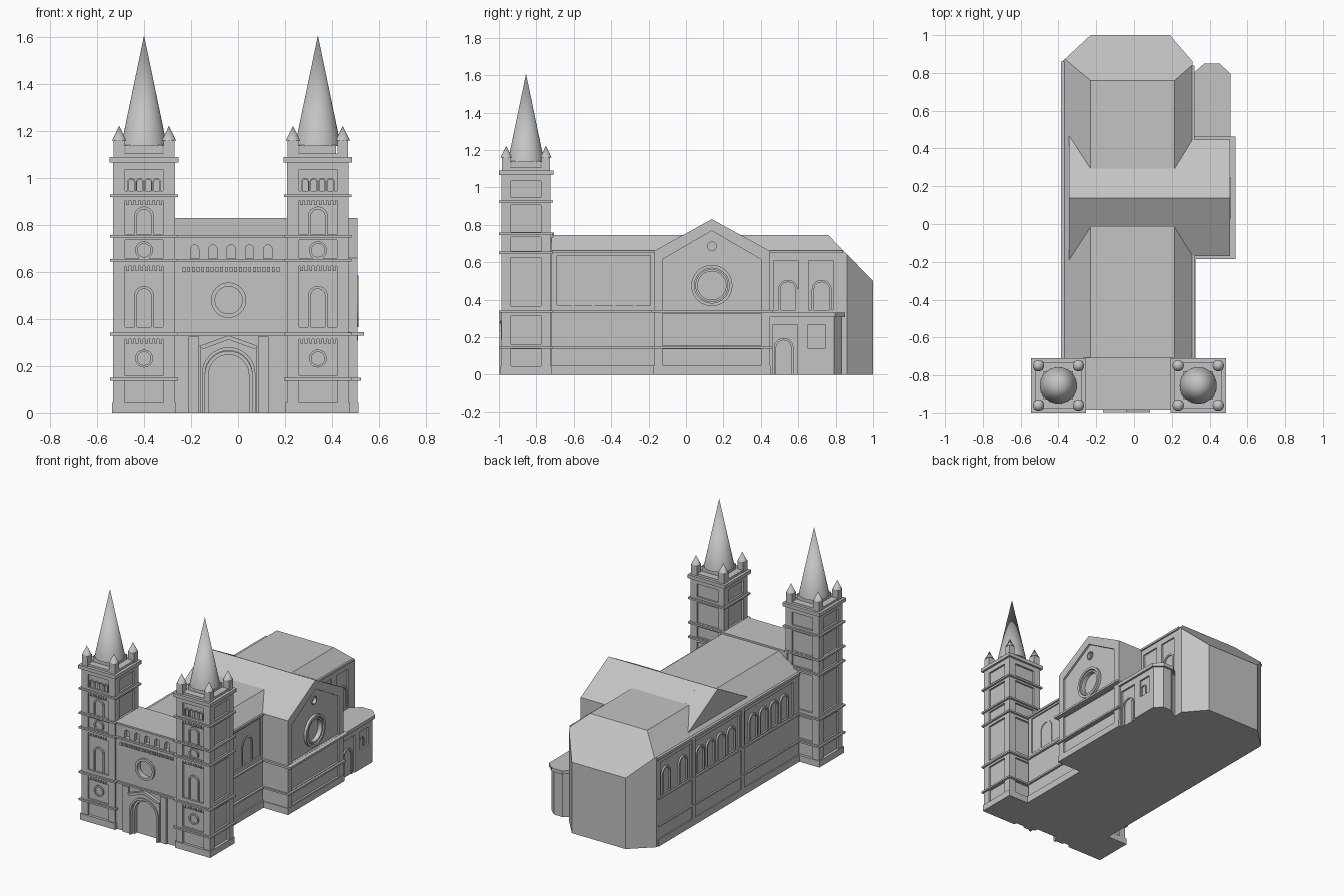
import bpy, bmesh
from math import sin, cos, pi
from mathutils import Vector

if "Cube" in bpy.data.objects:
    bpy.data.objects.remove(bpy.data.objects["Cube"])

stone = bpy.data.materials.new("grey_stone")
stone.use_nodes = True
stone.diffuse_color = (0.55, 0.55, 0.55, 1)
stone.node_tree.nodes["Principled BSDF"].inputs["Base Color"].default_value = (0.55, 0.55, 0.55, 1)


def finish(name, bm):
    bmesh.ops.recalc_face_normals(bm, faces=bm.faces)
    mesh = bpy.data.meshes.new(name)
    bm.to_mesh(mesh)
    bm.free()
    mesh.materials.append(stone)
    ob = bpy.data.objects.new(name, mesh)
    bpy.context.scene.collection.objects.link(ob)
    return ob


def place(axis, u, v, d):
    return {"x": (d, u, v), "y": (u, d, v), "z": (u, v, d)}[axis]


def extrude(bm, pts, axis, a, b):
    """Solid from a flat outline, running from a to b along the axis."""
    lo, hi = ([bm.verts.new(place(axis, u, v, d)) for u, v in pts] for d in (a, b))
    bm.faces.new(lo)
    bm.faces.new(hi)
    for i in range(len(pts)):
        j = (i + 1) % len(pts)
        bm.faces.new((lo[i], lo[j], hi[j], hi[i]))


def prism(name, pts, axis, a, b):
    bm = bmesh.new()
    extrude(bm, pts, axis, a, b)
    return finish(name, bm)


def rect(u0, u1, v0, v1):
    return [(u0, v0), (u1, v0), (u1, v1), (u0, v1)]


def box(name, x0, x1, y0, y1, z0, z1):
    return prism(name, rect(x0, x1, y0, y1), "z", z0, z1)


def arch(c, r, z0, top):
    spring = top - r
    return [(c + r, z0)] + [(c + r * cos(pi * i / 16), spring + r * sin(pi * i / 16))
                            for i in range(17)] + [(c - r, z0)]


def circle(c, z, r):
    return [(c + r * cos(pi * i / 20), z + r * sin(pi * i / 20)) for i in range(40)]


def trim(name, outer, inner, axis, a, b, closed=False):
    """Moulding between two matching outlines."""
    bm = bmesh.new()
    loops = [[bm.verts.new(place(axis, u, v, d)) for u, v in pts]
             for pts, d in ((outer, a), (outer, b), (inner, b), (inner, a))]
    n = len(outer)
    for i in range(n if closed else n - 1):
        j = (i + 1) % n
        for k in range(4):
            p, q = loops[k], loops[(k + 1) % 4]
            bm.faces.new((p[i], p[j], q[j], q[i]))
    if not closed:
        for i in (0, n - 1):
            bm.faces.new([l[i] for l in loops])
    return finish(name, bm)


def arch_trim(name, axis, c, r, z0, top, a, b, t=0.012):
    return trim(name, arch(c, r, z0, top), arch(c, r - t, z0, top - t), axis, a, b)


def ring(name, axis, c, z, r, t, a, b):
    return trim(name, circle(c, z, r), circle(c, z, r - t), axis, a, b, True)


def carve(ob, shapes, axis, a, b):
    """Sink non-overlapping outlines into a solid."""
    bm = bmesh.new()
    for pts in shapes:
        extrude(bm, pts, axis, a, b)
    cutter = finish("cutter", bm)
    cutter.hide_render = True
    mod = ob.modifiers.new("carve", "BOOLEAN")
    mod.operation, mod.solver, mod.object = "DIFFERENCE", "EXACT", cutter
    dg = bpy.context.evaluated_depsgraph_get()
    ob.data = bpy.data.meshes.new_from_object(ob.evaluated_get(dg))
    ob.modifiers.clear()
    bpy.data.objects.remove(cutter)


def cone(name, x, y, z0, z1, r, n=40):
    bm = bmesh.new()
    bmesh.ops.create_cone(bm, cap_ends=True, segments=n, radius1=r, radius2=0, depth=z1 - z0)
    bmesh.ops.translate(bm, verts=bm.verts, vec=(x, y, (z0 + z1) / 2))
    ob = finish(name, bm)
    for p in ob.data.polygons:
        p.use_smooth = len(p.vertices) < 5
    return ob


def teeth(name, x0, x1, n, z0, z1, y0, y1):
    step = (x1 - x0) / n
    bm = bmesh.new()
    for i in range(n):
        u = x0 + (i + 0.5) * step
        extrude(bm, arch(u, step * 0.32, z1, z0)[::-1] if z0 > z1
                else rect(u - step * 0.3, u + step * 0.3, z0, z1), "y", y0, y1)
    return finish(name, bm)


# Bell towers: core, corner piers and bands leave sunken panels on each side
TY = -0.855
PANELS = [(0.05, 0.137), (0.16, 0.315), (0.365, 0.625), (0.66, 0.735), (0.76, 0.905), (0.945, 1.035)]
for side, tx in (("right", -0.40), ("left", 0.34)):
    def slab(part, h, z0, z1):
        return box(f"{side}_tower_{part}", tx - h, tx + h, TY - h, TY + h, z0, z1)
    slab("core", 0.118, 0, 1.08)
    slab("plinth", 0.137, 0, 0.045)
    for sx in (-1, 1):
        for sy in (-1, 1):
            x, y = tx + sx * 0.106, TY + sy * 0.106
            box(f"{side}_tower_pier", x - 0.025, x + 0.025, y - 0.025, y + 0.025, 0, 1.08)
            box(f"{side}_pinnacle_post", x - 0.023, x + 0.023, y - 0.023, y + 0.023, 1.085, 1.16)
            cone(f"{side}_pinnacle_cap", x, y, 1.16, 1.222, 0.03, 20)
    for (_, low), (high, _) in zip(PANELS, PANELS[1:] + [(1.08, 0)]):
        slab("band", 0.131, low, high)
    for z in (0.144, 0.336, 0.65, 0.752, 0.924):
        slab("string_course", 0.144, z - 0.006, z + 0.006)
    slab("cornice", 0.146, 1.066, 1.09)
    slab("parapet", 0.125, 1.09, 1.105)
    slab("spire_base", 0.078, 1.09, 1.14)
    cone(f"{side}_spire", tx, TY, 1.135, 1.607, 0.098, 48)
    # Tower front ornaments
    f = TY - 0.118
    for z in (0.232, 0.692):
        ring(f"{side}_tower_roundel", "y", tx, z, 0.038, 0.01, f - 0.01, f + 0.01)
    for z0, top in ((0.365, 0.54), (0.76, 0.878)):
        arch_trim(f"{side}_tower_window", "y", tx, 0.042, z0, top, f - 0.01, f + 0.01)
    for i in range(4):
        arch_trim(f"{side}_belfry_arch", "y", tx + (i - 1.5) * 0.036, 0.017, 0.945, 1.0, f - 0.009, f + 0.01, 0.006)
    for z in (0.295, 0.605, 0.885):
        teeth(f"{side}_tower_corbels", tx - 0.08, tx + 0.08, 8, z, z + 0.025, f - 0.009, f + 0.01)

# Facade between the towers
FC = -0.04
facade = box("facade", -0.29, 0.23, -0.972, -0.71, 0, 0.752)
carve(facade, [arch(-0.185 + i * 0.078, 0.018, 0.658, 0.715) for i in range(5)]
      + [circle(FC, 0.48, 0.06), arch(FC, 0.10, -0.01, 0.262)], "y", -1.1, -0.945)
ring("facade_rose_trim", "y", FC, 0.48, 0.075, 0.017, -0.985, -0.96)
teeth("facade_corbels", -0.24, 0.18, 21, 0.60, 0.62, -0.98, -0.96)
for z in (0.336, 0.65, 0.752):
    box("facade_string_course", -0.27, 0.21, -0.985, -0.706, z - 0.006, z + 0.006)

# Portal with gable and stepped arch
portal = prism("portal", [(-0.16, 0), (0.08, 0), (0.08, 0.285), (FC, 0.328), (-0.16, 0.285)], "y", -0.988, -0.96)
carve(portal, [arch(FC, 0.10, -0.01, 0.262)], "y", -1.1, -0.9)
arch_trim("portal_outer_arch", "y", FC, 0.114, 0, 0.28, -0.996, -0.98, 0.014)
arch_trim("portal_inner_arch", "y", FC, 0.10, 0, 0.262, -0.97, -0.94, 0.014)
trim("portal_gable_trim", [(-0.165, 0.285), (FC, 0.33), (0.085, 0.285)],
     [(-0.15, 0.272), (FC, 0.312), (0.07, 0.272)], "y", -0.997, -0.975)
for x in (-0.21, 0.085):
    box("portal_pilaster", x, x + 0.045, -0.985, -0.96, 0, 0.325)

# Nave and apse: one section, trimmed to a sloped and chamfered end
bm = bmesh.new()
extrude(bm, [(-0.375, 0), (0.31, 0), (0.31, 0.66), (0.215, 0.745), (-0.23, 0.745), (-0.375, 0.622)],
        "y", -0.72, 1.0)
for co, no in (((0, 0.76, 0.745), (0, 0.245, 0.24)),
               ((-0.23, 1, 0), (-0.14, 0.15, 0)), ((0.19, 1, 0), (0.14, 0.12, 0))):
    bmesh.ops.bisect_plane(bm, geom=bm.verts[:] + bm.edges[:] + bm.faces[:], plane_co=co,
                           plane_no=Vector(no).normalized(), clear_outer=True)
    bmesh.ops.holes_fill(bm, edges=[e for e in bm.edges if e.is_boundary])
nave = finish("nave_and_apse", bm)

# Sunken bays on the nave sides
carve(nave, [rect(0.47, 0.60, 0.345, 0.61), rect(0.655, 0.785, 0.345, 0.61),
             rect(-0.69, -0.19, 0.37, 0.635)], "x", 0.30, 0.4)
carve(nave, [rect(0.48, 0.82, 0.35, 0.58), rect(-0.06, 0.43, 0.35, 0.58),
             rect(-0.66, -0.12, 0.35, 0.58)], "x", -0.5, -0.363)
for c in (0.545, 0.725):
    arch_trim("left_clerestory_window", "x", c, 0.053, 0.345, 0.505, 0.295, 0.309)
for c in (-0.55, -0.33):
    arch_trim("left_aisle_window", "x", c, 0.06, 0.37, 0.56, 0.295, 0.305)
for c in [0.75, 0.56] + [0.37 - i * 0.115 for i in range(4)] + [-0.22 - i * 0.115 for i in range(4)]:
    arch_trim("right_aisle_window", "x", c, 0.048, 0.35, 0.53, -0.375, -0.355)
for y in (0.455, -0.09):
    box("right_pilaster", -0.382, -0.37, y - 0.018, y + 0.018, 0, 0.615)
for z in (0.144, 0.336):
    box("right_string_course", -0.386, -0.36, -0.72, 0.85, z - 0.006, z + 0.006)
    box("left_string_course", 0.30, 0.325, -0.72, -0.17, z - 0.006, z + 0.006)
box("right_eave", -0.386, -0.355, -0.72, 0.86, 0.61, 0.628)
box("left_eave", 0.30, 0.32, -0.72, 0.84, 0.648, 0.662)
box("right_plinth", -0.382, -0.36, -0.72, 0.85, 0, 0.05)
box("left_plinth", 0.30, 0.32, -0.72, -0.17, 0, 0.05)

# Transept with gable roof and rose window
TC = 0.138
transept = prism("transept", [(-0.17, 0), (0.448, 0), (0.448, 0.66), (TC, 0.83), (-0.17, 0.66)], "x", -0.2, 0.508)
prism("transept_roof_end", [(-0.215, 0.635), (0.493, 0.635), (TC, 0.83)], "x", -0.345, -0.19)
carve(transept, [[(-0.125, 0.345), (0.40, 0.345), (0.40, 0.615), (TC, 0.768), (-0.125, 0.615)],
                 rect(-0.125, 0.40, 0.155, 0.325), rect(-0.125, 0.40, 0.05, 0.135)], "x", 0.494, 0.6)
carve(transept, [circle(TC, 0.475, 0.083), circle(TC, 0.685, 0.024)], "x", 0.475, 0.6)
ring("transept_rose_trim", "x", TC, 0.475, 0.11, 0.017, 0.485, 0.512)
ring("transept_rose_inner_trim", "x", TC, 0.475, 0.088, 0.012, 0.47, 0.506)
ring("transept_oculus_trim", "x", TC, 0.685, 0.03, 0.007, 0.485, 0.5)
box("transept_string_course", 0.2, 0.537, -0.186, 0.464, 0.33, 0.344)
box("transept_lower_course", 0.2, 0.523, -0.18, 0.458, 0.138, 0.15)
box("transept_plinth", 0.2, 0.513, -0.175, 0.453, 0, 0.045)

# Side chapel with chamfered end
def chapel_plan(e):
    return [(0.25, 0.44), (0.495 + e, 0.44), (0.495 + e, 0.79 + e / 2), (0.445 + e / 2, 0.835 + e),
            (0.38 - e / 2, 0.835 + e), (0.325 - e, 0.795), (0.25, 0.79)]
chapel = prism("chapel", chapel_plan(0), "z", 0, 0.32)
carve(chapel, [rect(0.462, 0.595, -0.01, 0.265), rect(0.65, 0.745, 0.14, 0.265)], "x", 0.483, 0.6)
arch_trim("chapel_door_trim", "x", 0.522, 0.052, 0, 0.195, 0.475, 0.492)
arch_trim("chapel_window_trim", "x", 0.68, 0.027, 0.145, 0.222, 0.475, 0.49, 0.008)
prism("chapel_cornice", chapel_plan(0.015), "z", 0.308, 0.332)
